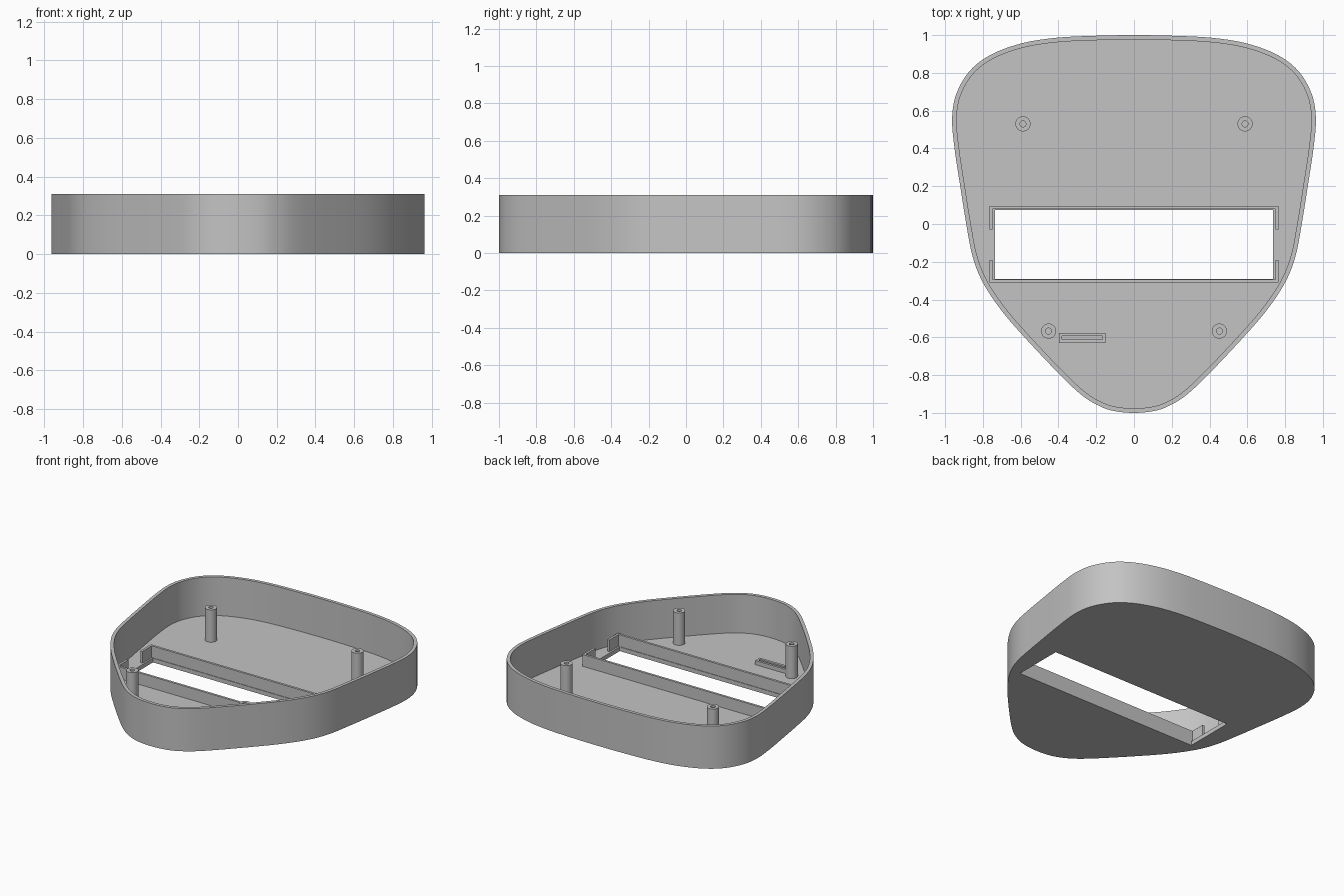
import bpy, bmesh, math
from mathutils import Vector

cube = bpy.data.objects.get("Cube")
if cube:
    bpy.data.objects.remove(cube, do_unlink=True)

HEIGHT, FLOOR, WALL = 0.31, 0.03, 0.024
POST_TOP, BRACKET_TOP = 0.265, 0.115

grey = bpy.data.materials.new("plain grey")
grey.use_nodes = True
grey.diffuse_color = (0.55, 0.55, 0.55, 1)
grey.node_tree.nodes["Principled BSDF"].inputs["Base Color"].default_value = (0.55, 0.55, 0.55, 1)


def finish(name, bm, smooth=False):
    bmesh.ops.recalc_face_normals(bm, faces=bm.faces[:])
    mesh = bpy.data.meshes.new(name)
    bm.to_mesh(mesh)
    bm.free()
    mesh.materials.append(grey)
    obj = bpy.data.objects.new(name, mesh)
    bpy.context.collection.objects.link(obj)
    if smooth:
        bpy.ops.object.select_all(action='DESELECT')
        obj.select_set(True)
        bpy.context.view_layer.objects.active = obj
        bpy.ops.object.shade_smooth_by_angle(angle=math.radians(30))
    return obj


def ring(bm, points, z):
    return [bm.verts.new((p[0], p[1], z)) for p in points]


def bridge(bm, a, b):
    for i in range(len(a)):
        j = (i + 1) % len(a)
        bm.faces.new((a[i], a[j], b[j], b[i]))


def prism(name, points, z0, z1):
    bm = bmesh.new()
    low, high = ring(bm, points, z0), ring(bm, points, z1)
    bridge(bm, low, high)
    bm.faces.new(low)
    bm.faces.new(high)
    return finish(name, bm)


def rect(x0, x1, y0, y1):
    return [(x0, y0), (x1, y0), (x1, y1), (x0, y1)]


def tube(name, outer, inner, z0, z1, smooth=False):
    bm = bmesh.new()
    loops = [ring(bm, p, z) for p, z in
             ((outer, z0), (outer, z1), (inner, z1), (inner, z0))]
    for i in range(4):
        bridge(bm, loops[i], loops[(i + 1) % 4])
    return finish(name, bm, smooth)


def smooth_loop(points, steps=6):
    """Closed Catmull-Rom curve through the points."""
    pts = [Vector(p) for p in points]
    n, out = len(pts), []
    for i in range(n):
        a, b, c, d = (pts[(i + k) % n] for k in (-1, 0, 1, 2))
        for s in range(steps):
            t = s / steps
            out.append(0.5 * (2 * b + (c - a) * t + (2 * a - 5 * b + 4 * c - d) * t * t
                              + (3 * b - a - 3 * c + d) * t ** 3))
    return out


def inset(points, dist):
    """Move a clockwise loop inwards."""
    out = []
    for i, p in enumerate(points):
        t = (points[(i + 1) % len(points)] - points[i - 1]).normalized()
        out.append(p + Vector((t.y, -t.x)) * dist)
    return out


# Tray: one outline, half drawn and mirrored
half = [(0.22, 0.996), (0.42, 0.985), (0.6, 0.955), (0.76, 0.895), (0.87, 0.81),
        (0.94, 0.69), (0.963, 0.56), (0.95, 0.4), (0.92, 0.2), (0.888, 0),
        (0.855, -0.17), (0.8, -0.31), (0.7, -0.46), (0.57, -0.61), (0.4, -0.79),
        (0.29, -0.895), (0.21, -0.95), (0.12, -0.987)]
outline = smooth_loop([(0, 1)] + half + [(0, -1)] + [(-x, y) for x, y in reversed(half)])
inner = inset(outline, WALL)
bm = bmesh.new()
loops = [ring(bm, p, z) for p, z in
         ((outline, 0), (outline, HEIGHT), (inner, HEIGHT), (inner, FLOOR))]
for a, b in zip(loops, loops[1:]):
    bridge(bm, a, b)
bm.faces.new(loops[0])
bm.faces.new(loops[-1])
tray = finish("tray", bm, True)

# Window through the floor
cutter = prism("window_cutter", rect(-0.735, 0.735, -0.29, 0.075), -0.1, 0.1)
cut = tray.modifiers.new("window", 'BOOLEAN')
cut.object = cutter
cut.operation = 'DIFFERENCE'
cut.solver = 'EXACT'
bpy.context.view_layer.objects.active = tray
bpy.ops.object.modifier_apply(modifier=cut.name)
bpy.data.objects.remove(cutter, do_unlink=True)

# Brackets around the window, each a long wall with two returns
X, T = 0.765, 0.017
for name, y, end in (("back_bracket", 0.096, -0.028), ("front_bracket", -0.311, -0.19)):
    wall = y - math.copysign(T, y)
    prism(name, [(-X, y), (X, y), (X, end), (X - T, end), (X - T, wall),
                 (T - X, wall), (T - X, end), (-X, end)], FLOOR - 0.002, BRACKET_TOP)


# Hollow screw posts
def circle(x, y, r, n=32):
    return [(x + r * math.cos(math.tau * i / n), y + r * math.sin(math.tau * i / n))
            for i in range(n)]


for label, px, py in (("back", 0.588, 0.53), ("front", 0.452, -0.567)):
    for side, s in (("left", 1), ("right", -1)):
        tube(f"{label}_{side}_post", circle(s * px, py, 0.04), circle(s * px, py, 0.016),
             FLOOR - 0.002, POST_TOP, True)

# Small slotted holder
tube("small_holder", rect(-0.397, -0.152, -0.629, -0.576),
     rect(-0.381, -0.167, -0.611, -0.593), FLOOR - 0.002, FLOOR + 0.03)
